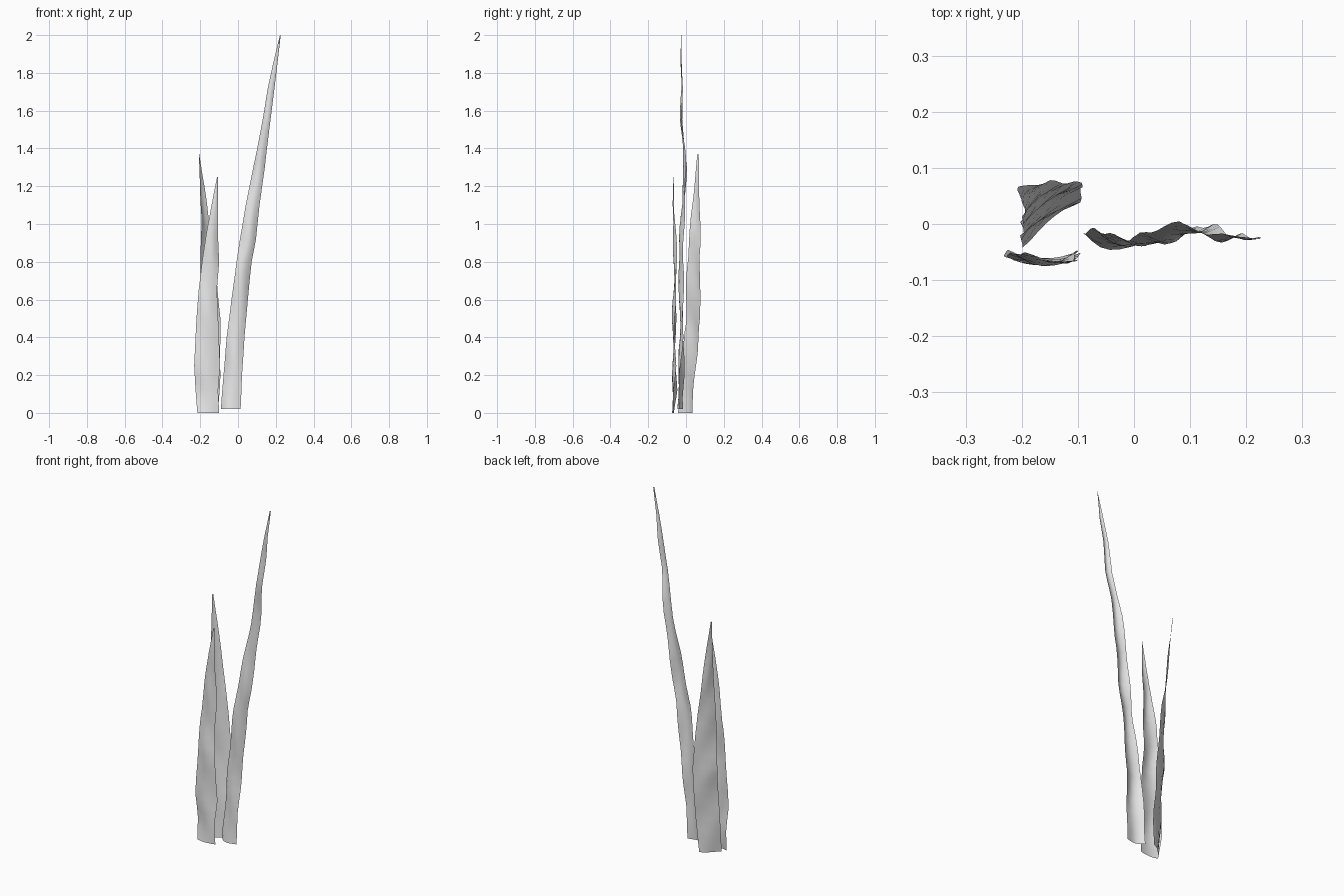
import bpy, bmesh, math, random

random.seed(4)
grey = bpy.data.materials.new("pale grey")
grey.diffuse_color = (0.8, 0.8, 0.8, 1)
COLS = 6


def blade(name, rows, bow, phase):
    """Thin crumpled sheet; each row is z, left x, left y, right x, right y."""
    bm = bmesh.new()
    grid = []
    width0 = math.hypot(rows[0][3] - rows[0][1], rows[0][4] - rows[0][2])
    fine = []
    for a, b in zip(rows, rows[1:]):
        fine += [[p + (q - p) * k / 3 for p, q in zip(a, b)] for k in range(3)]
    fine.append(rows[-1])
    for z, xl, yl, xr, yr in fine:
        dx, dy = xr - xl, yr - yl
        w = math.hypot(dx, dy)
        nx, ny = dy / w, -dx / w          # towards the front
        taper = min(1, 1.3 * w / width0)
        line = []
        for i in range(COLS + 1):
            t = i / COLS
            # arched section, with shallow waves running along the length
            d = bow * math.sin(math.pi * t)
            d += 0.004 * math.sin(19 * z + 4 * t + phase) + random.uniform(-0.001, 0.001)
            d *= taper
            line.append(bm.verts.new((xl + dx * t + nx * d, yl + dy * t + ny * d, z)))
        grid.append(line)
    for a, b in zip(grid, grid[1:]):
        for i in range(COLS):
            bm.faces.new((a[i], a[i + 1], b[i + 1], b[i]))
    for f in bm.faces:
        f.smooth = True
    me = bpy.data.meshes.new(name)
    bm.to_mesh(me)
    bm.free()
    me.materials.append(grey)
    ob = bpy.data.objects.new(name, me)
    bpy.context.collection.objects.link(ob)


# Tall leaning blade
blade("tall_blade", [
    (0.02, -0.09, -0.015, 0.013, -0.038),
    (0.20, -0.077, -0.01, 0.022, -0.03),
    (0.40, -0.06, -0.012, 0.034, -0.018),
    (0.60, -0.034, -0.022, 0.052, -0.012),
    (0.80, -0.008, -0.028, 0.072, -0.014),
    (0.92, 0.011, -0.02, 0.095, -0.012),
    (1.10, 0.041, -0.008, 0.114, -0.006),
    (1.30, 0.081, 0.004, 0.142, -0.001),
    (1.40, 0.102, -0.003, 0.153, -0.006),
    (1.55, 0.13, -0.022, 0.172, -0.024),
    (1.72, 0.158, -0.015, 0.193, -0.018),
    (1.85, 0.186, -0.023, 0.209, -0.025),
    (2.00, 0.222, -0.027, 0.226, -0.023)], 0.018, 0)

# Front short blade
blade("front_blade", [
    (0.00, -0.215, -0.06, -0.10, -0.065),
    (0.12, -0.225, -0.05, -0.105, -0.06),
    (0.25, -0.232, -0.055, -0.095, -0.055),
    (0.50, -0.22, -0.055, -0.105, -0.06),
    (0.65, -0.208, -0.05, -0.112, -0.055),
    (0.80, -0.19, -0.055, -0.10, -0.045),
    (0.95, -0.168, -0.06, -0.106, -0.055),
    (1.10, -0.14, -0.068, -0.107, -0.063),
    (1.25, -0.111, -0.066, -0.107, -0.064)], 0.014, 2)

# Rear short blade, turned diagonally
blade("rear_blade", [
    (0.00, -0.20, -0.04, -0.105, 0.03),
    (0.20, -0.20, -0.025, -0.095, 0.048),
    (0.40, -0.198, -0.008, -0.092, 0.066),
    (0.50, -0.20, 0.00, -0.095, 0.076),
    (0.70, -0.20, 0.002, -0.11, 0.072),
    (0.90, -0.195, 0.014, -0.14, 0.077),
    (1.05, -0.196, 0.028, -0.157, 0.073),
    (1.20, -0.20, 0.044, -0.178, 0.07),
    (1.37, -0.208, 0.06, -0.205, 0.067)], -0.008, 1)
